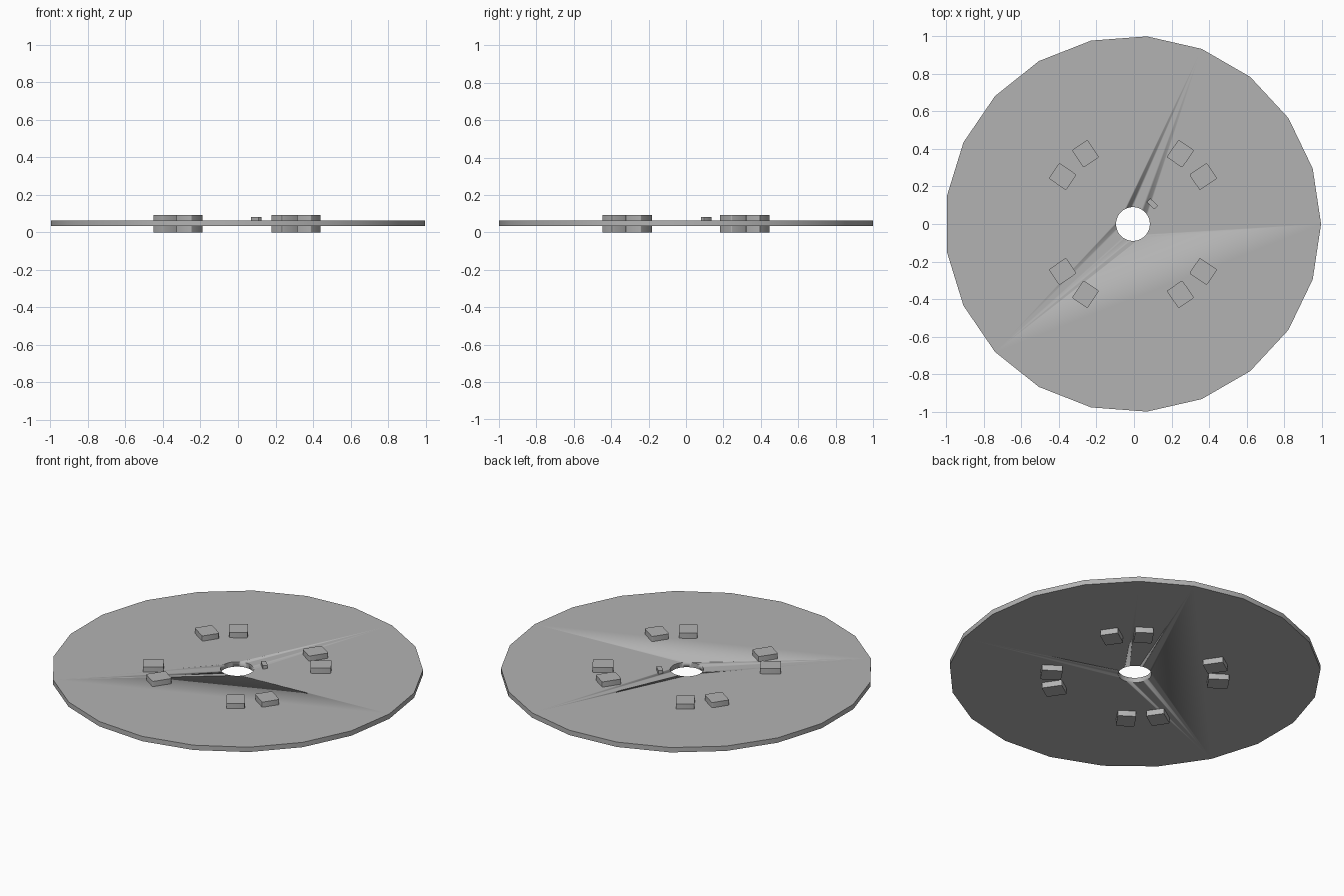
import bpy
import bmesh
import math
from mathutils import Matrix

old = bpy.data.objects.get("Cube")
if old:
    bpy.data.objects.remove(old, do_unlink=True)

GREY = (0.45, 0.45, 0.45, 1.0)
CENTRE = Matrix.Translation((-0.0056, 0, 0))

metal = bpy.data.materials.new("grey_metal")
metal.use_nodes = True
metal.diffuse_color = GREY
metal.node_tree.nodes["Principled BSDF"].inputs["Base Color"].default_value = GREY


def add_object(name, bm, matrix):
    """Turn a bmesh into a smooth-shaded object with sharp edges kept."""
    mesh = bpy.data.meshes.new(name)
    bm.to_mesh(mesh)
    bm.free()
    mesh.materials.append(metal)
    obj = bpy.data.objects.new(name, mesh)
    bpy.context.collection.objects.link(obj)
    obj.matrix_world = matrix
    bpy.ops.object.select_all(action="DESELECT")
    obj.select_set(True)
    bpy.context.view_layer.objects.active = obj
    bpy.ops.object.shade_smooth_by_angle(angle=math.radians(30))
    return obj


def cylinder(sides, radius, z0, z1):
    bm = bmesh.new()
    bmesh.ops.create_cone(bm, cap_ends=True, segments=sides, radius1=radius,
                          radius2=radius, depth=z1 - z0,
                          matrix=Matrix.Translation((0, 0, (z0 + z1) / 2)))
    return bm


def rounded_block(name, angle, radius, size, z0, z1, corner):
    """Block with rounded upright corners, set out radially from the hub."""
    bm = bmesh.new()
    scale = Matrix.Diagonal((size[0], size[1], z1 - z0, 1))
    bmesh.ops.create_cube(bm, size=1, matrix=scale)
    upright = [e for e in bm.edges
               if abs(e.verts[0].co.z - e.verts[1].co.z) > 0.001]
    bmesh.ops.bevel(bm, geom=upright, offset=corner, segments=3,
                    profile=0.5, affect="EDGES")
    turn = Matrix.Rotation(math.radians(angle), 4, "Z")
    place = Matrix.Translation((radius, 0, (z0 + z1) / 2))
    return add_object(name, bm, CENTRE @ turn @ place)


# Thin many-sided disc
disc = add_object("disc", cylinder(21, 1.0028, 0.033, 0.062), CENTRE)
# Turn the cone's own start angle so that one corner points along +x
first = disc.data.vertices[0].co
disc.data.transform(Matrix.Rotation(-math.atan2(first.y, first.x), 4, "Z"))

# Round centre hole
cutter = add_object("hole_cutter", cylinder(48, 0.09, -0.1, 0.2), CENTRE)
cutter.hide_render = True
cutter.hide_viewport = True
hole = disc.modifiers.new("centre_hole", "BOOLEAN")
hole.operation = "DIFFERENCE"
hole.solver = "EXACT"
hole.object = cutter
bpy.context.view_layer.objects.active = disc
bpy.ops.object.modifier_apply(modifier=hole.name)
bpy.data.objects.remove(cutter, do_unlink=True)

# Four pairs of blocks, standing proud of both faces
for quarter in range(4):
    for side in (-1, 1):
        heading = 45 + 90 * quarter + 11 * side
        tag = f"{quarter + 1}_{'a' if side < 0 else 'b'}"
        rounded_block(f"upper_block_{tag}", heading, 0.452, (0.112, 0.1),
                      0.06, 0.093, 0.008)
        rounded_block(f"lower_block_{tag}", heading, 0.452, (0.112, 0.1),
                      0, 0.035, 0.008)

# Small marker tab beside the hole
rounded_block("marker_tab", 46, 0.149, (0.027, 0.057), 0.06, 0.082, 0.003)
